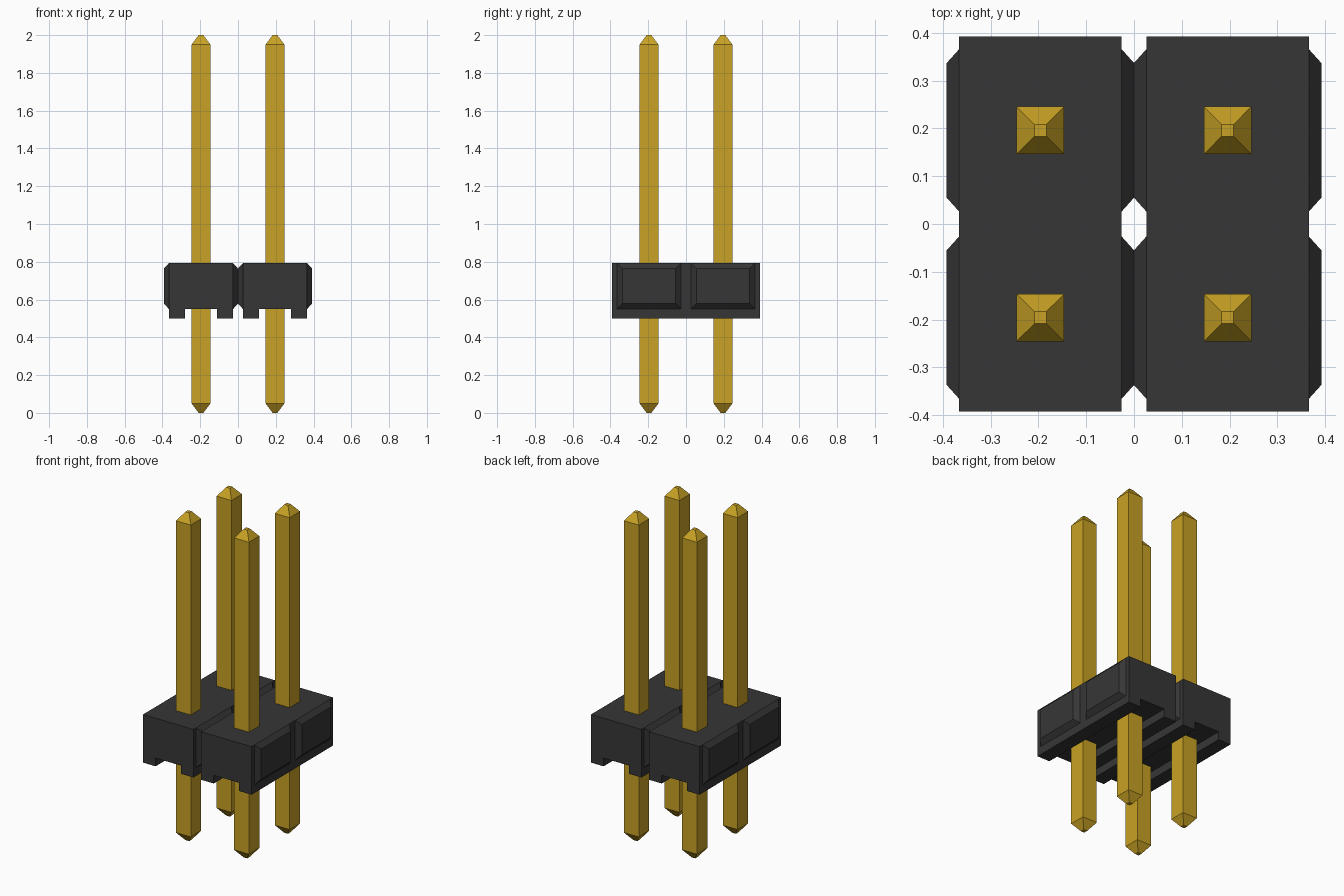
import bpy
import bmesh

if "Cube" in bpy.data.objects:
    bpy.data.objects.remove(bpy.data.objects["Cube"], do_unlink=True)


def make_material(name, color, roughness):
    mat = bpy.data.materials.new(name)
    mat.use_nodes = True
    mat.diffuse_color = color
    bsdf = mat.node_tree.nodes["Principled BSDF"]
    bsdf.inputs["Base Color"].default_value = color
    bsdf.inputs["Roughness"].default_value = roughness
    return mat


black = make_material("black plastic", (0.037, 0.037, 0.037, 1), 0.6)
gold = make_material("gold metal", (0.58, 0.36, 0.018, 1), 0.4)

PITCH = 0.196               # pin offset from the centre on both axes
HALF_ROW = 0.17             # half width of a housing row
BUMP = 0.026                # height of the side pads
LENGTH = 0.392              # half length of a row
BOTTOM, CHANNEL, TOP = 0.5, 0.55, 0.793
FOOT = 0.085                # width of the standoff feet


def finish(bm, name, mat, location):
    bmesh.ops.recalc_face_normals(bm, faces=bm.faces)
    mesh = bpy.data.meshes.new(name)
    bm.to_mesh(mesh)
    bm.free()
    mesh.materials.append(mat)
    obj = bpy.data.objects.new(name, mesh)
    obj.location = location
    bpy.context.collection.objects.link(obj)
    return obj


def loft(bm, rings):
    """Skin matching rings of points and cap both ends."""
    loops = [[bm.verts.new(p) for p in ring] for ring in rings]
    n = len(loops[0])
    for a, b in zip(loops, loops[1:]):
        for i in range(n):
            j = (i + 1) % n
            bm.faces.new((a[i], a[j], b[j], b[i]))
    bm.faces.new(loops[0][::-1])
    bm.faces.new(loops[-1])


def square(half, z):
    return [(-half, -half, z), (half, -half, z), (half, half, z), (-half, half, z)]


def build_row(name, x):
    # Channelled cross-section swept along the row
    bm = bmesh.new()
    inner = HALF_ROW - FOOT
    profile = [(-HALF_ROW, BOTTOM), (-inner, BOTTOM), (-inner, CHANNEL),
               (inner, CHANNEL), (inner, BOTTOM), (HALF_ROW, BOTTOM),
               (HALF_ROW, TOP), (-HALF_ROW, TOP)]
    loft(bm, [[(px, y, pz) for px, pz in profile] for y in (-LENGTH, LENGTH)])

    # Bevelled pads on both long sides
    for side in (-1, 1):
        for yc in (-PITCH, PITCH):
            rings = []
            for inset, out in ((0, 0), (0.029, BUMP)):
                h = HALF_ROW - inset
                px = side * (HALF_ROW + out)
                z0, z1 = CHANNEL + inset, TOP - inset
                rings.append([(px, yc - h, z0), (px, yc + h, z0),
                              (px, yc + h, z1), (px, yc - h, z1)])
            loft(bm, rings)
    finish(bm, name, black, (x, 0, 0))


def build_pin(name, x, y):
    # Square post with tapered tips
    bm = bmesh.new()
    loft(bm, [square(0.0125, 0), square(0.05, 0.05),
              square(0.05, 1.95), square(0.0125, 2)])
    finish(bm, name, gold, (x, y, 0))


for x, side in ((-PITCH, "right"), (PITCH, "left")):
    build_row(f"{side}_housing", x)
    for y, end in ((-PITCH, "front"), (PITCH, "back")):
        build_pin(f"{end}_{side}_pin", x, y)
